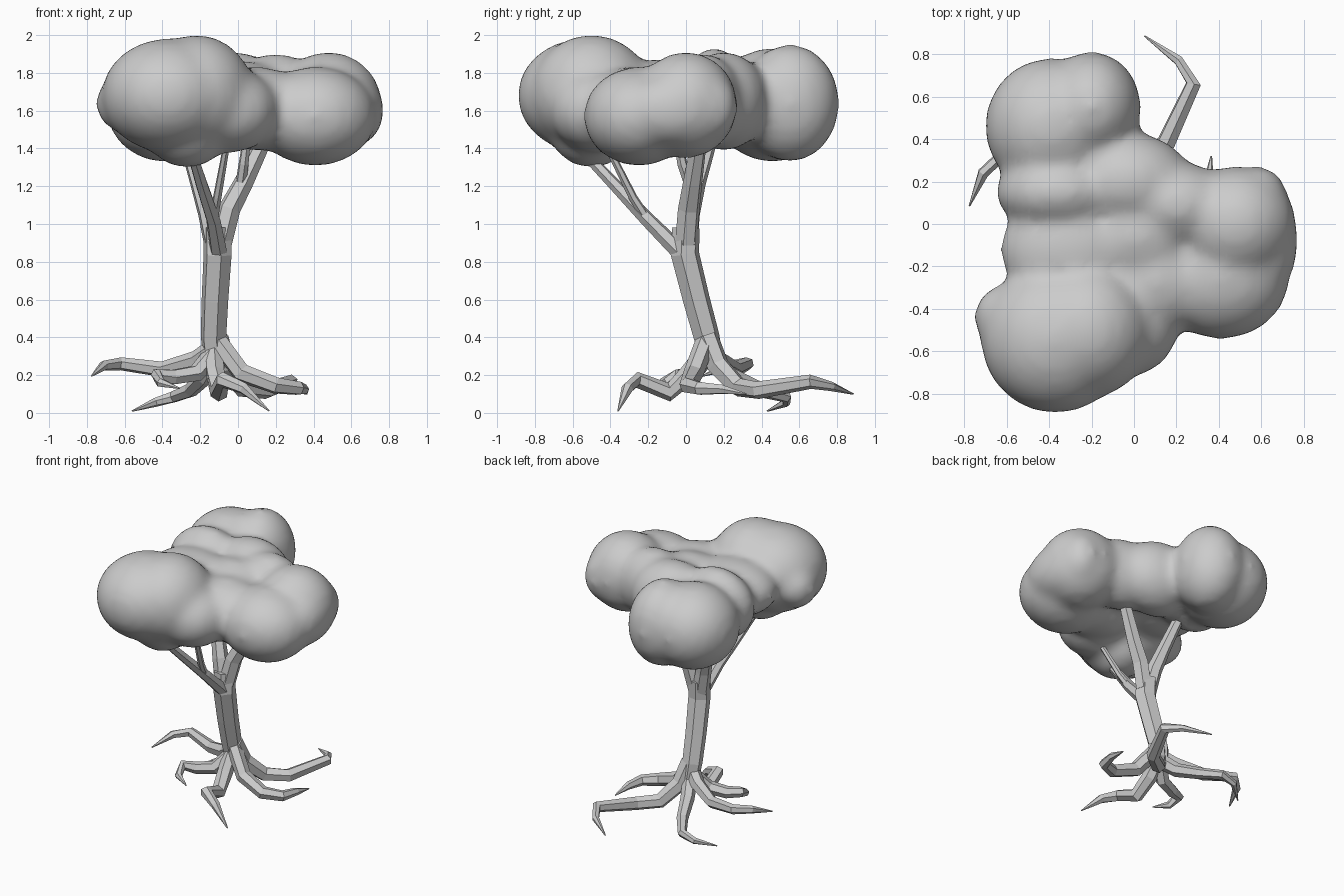
import bpy, bmesh, math
from mathutils import Vector

grey = bpy.data.materials.new("plain grey")
grey.diffuse_color = (0.6, 0.6, 0.6, 1)


def add_object(name, bm):
    mesh = bpy.data.meshes.new(name)
    bm.to_mesh(mesh)
    bm.free()
    mesh.materials.append(grey)
    obj = bpy.data.objects.new(name, mesh)
    bpy.context.collection.objects.link(obj)
    return obj


def tube(name, path, sides=6):
    """Flat-sided tapering limb through (x, y, z, radius) points."""
    bm = bmesh.new()
    pts = [Vector(p[:3]) for p in path]
    rings, side = [], None
    for i, p in enumerate(pts):
        a, b = pts[max(i - 1, 0)], pts[min(i + 1, len(pts) - 1)]
        t = (b - a).normalized()
        if side is None:
            side = t.cross(Vector((0.3, 1, 0.2)))
        side = (side - t * side.dot(t)).normalized()
        up = t.cross(side)
        r = path[i][3]
        rings.append([bm.verts.new(p + r * (math.cos(k * math.tau / sides) * side
                                            + math.sin(k * math.tau / sides) * up))
                      for k in range(sides)])
    for lo, hi in zip(rings, rings[1:]):
        for k in range(sides):
            n = (k + 1) % sides
            bm.faces.new((lo[k], lo[n], hi[n], hi[k]))
    bm.faces.new(rings[0][::-1])
    bm.faces.new(rings[-1])
    bmesh.ops.recalc_face_normals(bm, faces=bm.faces)
    return add_object(name, bm)


# Trunk and branches
tube("trunk", [(-0.12, 0.14, 0.24, 0.06), (-0.13, 0.11, 0.40, 0.07), (-0.122, 0.055, 0.6, 0.073),
               (-0.108, -0.005, 0.84, 0.077), (-0.11, 0.0, 0.98, 0.075)])
tube("right_branch", [(-0.09, 0.0, 0.90, 0.06), (-0.045, 0.015, 1.08, 0.06),
                      (0.03, 0.035, 1.22, 0.053), (0.14, 0.07, 1.45, 0.043)])
tube("right_twig", [(0.01, 0.03, 1.18, 0.03), (0.03, -0.02, 1.32, 0.027), (0.05, -0.05, 1.48, 0.02)])
tube("left_branch", [(-0.12, 0.0, 0.88, 0.06), (-0.16, 0.02, 1.06, 0.055),
                     (-0.21, 0.06, 1.22, 0.046), (-0.29, 0.14, 1.48, 0.036)])
tube("front_branch", [(-0.10, -0.02, 0.84, 0.048), (-0.13, -0.2, 1.02, 0.04),
                      (-0.19, -0.37, 1.20, 0.034), (-0.25, -0.56, 1.4, 0.028)])
tube("front_twig", [(-0.13, -0.21, 1.03, 0.026), (-0.11, -0.28, 1.14, 0.023), (-0.06, -0.42, 1.42, 0.018)])

# Claw-like roots
roots = {
    "left_root": [(-0.13, 0.11, 0.34, 0.053), (-0.22, 0.17, 0.28, 0.05), (-0.40, 0.26, 0.23, 0.043),
                  (-0.62, 0.325, 0.26, 0.035), (-0.71, 0.24, 0.25, 0.028), (-0.775, 0.085, 0.195, 0.004)],
    "back_root": [(-0.11, 0.11, 0.40, 0.063), (-0.07, 0.17, 0.25, 0.06), (0.02, 0.28, 0.135, 0.052),
                  (0.15, 0.38, 0.12, 0.047), (0.28, 0.66, 0.165, 0.038), (0.21, 0.77, 0.14, 0.025),
                  (0.05, 0.885, 0.10, 0.004)],
    "right_root": [(-0.10, 0.10, 0.37, 0.053), (0.02, 0.04, 0.21, 0.053), (0.20, 0.01, 0.145, 0.046),
                   (0.32, 0.07, 0.13, 0.038), (0.35, 0.19, 0.125, 0.027), (0.364, 0.32, 0.10, 0.004)],
    "front_root": [(-0.13, 0.12, 0.34, 0.053), (-0.12, 0.02, 0.21, 0.053), (-0.10, -0.09, 0.11, 0.05),
                   (-0.08, -0.26, 0.175, 0.042), (0.03, -0.31, 0.13, 0.032), (0.165, -0.36, 0.01, 0.004)],
    "front_left_root": [(-0.13, 0.11, 0.31, 0.053), (-0.22, 0.04, 0.21, 0.048), (-0.34, 0.0, 0.19, 0.043),
                        (-0.43, -0.04, 0.2, 0.036), (-0.41, -0.12, 0.16, 0.026), (-0.31, -0.17, 0.13, 0.004)],
    "back_left_root": [(-0.12, 0.12, 0.30, 0.053), (-0.18, 0.24, 0.19, 0.048), (-0.25, 0.40, 0.12, 0.04),
                       (-0.34, 0.53, 0.085, 0.032), (-0.44, 0.53, 0.055, 0.024), (-0.56, 0.43, 0.01, 0.004)],
}
for name, path in roots.items():
    tube(name, path)

# Foliage: overlapping ellipsoids (centre, radii) fused into one smooth cloud
blobs = [
    # front left lobe
    ((-0.37, -0.54, 1.68), (0.35, 0.35, 0.30)), ((-0.22, -0.50, 1.69), (0.30, 0.32, 0.31)),
    ((-0.27, -0.50, 1.50), (0.22, 0.22, 0.20)), ((-0.61, -0.44, 1.64), (0.14, 0.15, 0.15)),
    ((-0.04, -0.47, 1.60), (0.25, 0.25, 0.22)),
    # back left lobe
    ((-0.39, 0.46, 1.63), (0.31, 0.32, 0.30)), ((-0.20, 0.55, 1.64), (0.23, 0.26, 0.31)),
    # right lobe
    ((0.41, -0.25, 1.57), (0.32, 0.29, 0.26)), ((0.48, 0.0, 1.63), (0.28, 0.27, 0.28)),
    ((0.60, -0.08, 1.60), (0.17, 0.27, 0.19)), ((0.58, 0.12, 1.62), (0.14, 0.15, 0.18)),
    # ridge from the back left lobe to the right lobe
    ((-0.36, 0.15, 1.67), (0.29, 0.18, 0.26)), ((-0.03, 0.20, 1.65), (0.30, 0.23, 0.26)),
    ((0.20, 0.09, 1.65), (0.26, 0.20, 0.25)),
    # middle, hollowed underneath
    ((-0.30, -0.12, 1.68), (0.33, 0.26, 0.19)), ((0.10, -0.27, 1.61), (0.28, 0.25, 0.22)),
    ((0.0, -0.06, 1.68), (0.28, 0.22, 0.18)),
]
bm = bmesh.new()
for centre, radii in blobs:
    verts = bmesh.ops.create_icosphere(bm, subdivisions=3, radius=1.0)["verts"]
    bmesh.ops.scale(bm, vec=[r + 0.005 for r in radii], verts=verts)
    bmesh.ops.translate(bm, vec=centre, verts=verts)
foliage = add_object("foliage", bm)
remesh = foliage.modifiers.new("fuse", 'REMESH')
remesh.mode = 'VOXEL'
remesh.voxel_size = 0.03
remesh.use_smooth_shade = True
smooth = foliage.modifiers.new("soften", 'SMOOTH')
smooth.factor = 0.5
smooth.iterations = 14
